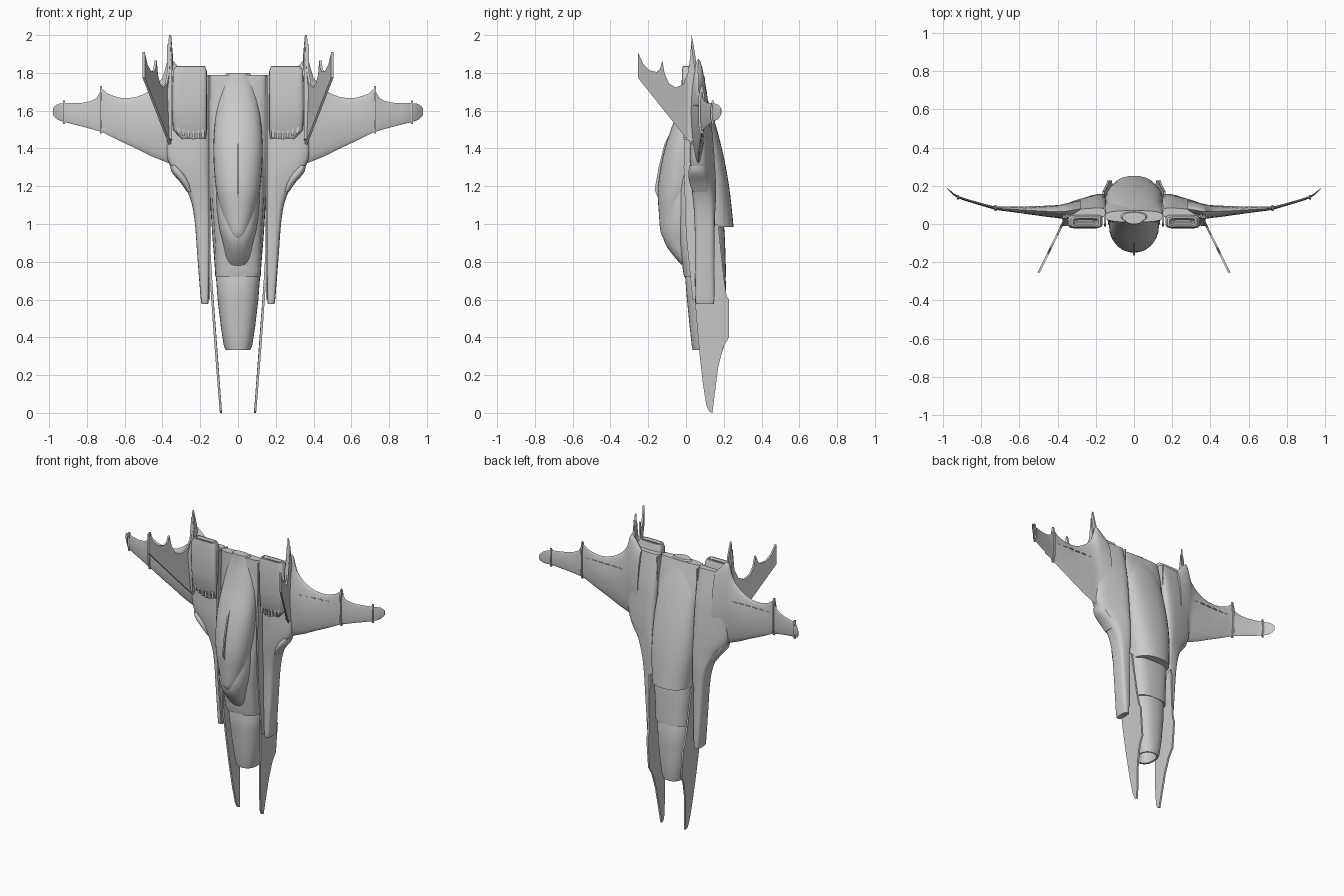
import bpy
from math import cos, sin, pi, radians


def finish(name, verts, faces, mirror=False):
    me = bpy.data.meshes.new(name)
    me.from_pydata(verts, [], faces)
    import bmesh
    bm = bmesh.new()
    bm.from_mesh(me)
    bmesh.ops.recalc_face_normals(bm, faces=bm.faces)
    bm.to_mesh(me)
    bm.free()
    for p in me.polygons:
        p.use_smooth = True
    me.set_sharp_from_angle(angle=radians(35))
    ob = bpy.data.objects.new(name, me)
    bpy.context.collection.objects.link(ob)
    if mirror:
        ob.modifiers.new("Mirror", 'MIRROR').use_mirror_merge = False
    return ob


def smooth(secs, k):
    """Catmull-Rom refinement of a list of section tuples."""
    out = []
    for i in range(len(secs) - 1):
        a, b, c, d = (secs[max(i - 1, 0)], secs[i], secs[i + 1], secs[min(i + 2, len(secs) - 1)])
        for j in range(k):
            t = j / k
            out.append(tuple(0.5 * (2 * q + (r - p) * t + (2 * p - 5 * q + 4 * r - s) * t * t
                                    + (3 * q - p - 3 * r + s) * t ** 3)
                             for p, q, r, s in zip(a, b, c, d)))
    return out + [secs[-1]]


def loft(name, rings, mirror=False):
    n = len(rings[0])
    verts = [p for r in rings for p in r]
    faces = [(i * n + j, i * n + (j + 1) % n, (i + 1) * n + (j + 1) % n, (i + 1) * n + j)
             for i in range(len(rings) - 1) for j in range(n)]
    faces += [tuple(range(n)), tuple(range(len(verts) - n, len(verts)))]
    return finish(name, verts, faces, mirror)


def unit(n, count=32):
    """Superellipse points in -1..1."""
    def f(v):
        return (1 if v >= 0 else -1) * abs(v) ** (2 / n)
    return [(f(cos(2 * pi * i / count)), f(sin(2 * pi * i / count))) for i in range(count)]


def body(name, secs, n=2.0, k=5):
    """Centred loft along z; sections are (z, half width, y front, y back)."""
    loft(name, [[(w * c, (a + b) / 2 + (b - a) / 2 * s, z) for c, s in unit(n)]
                for z, w, a, b in smooth(secs, k)])


def side(name, secs, n=4.0, k=4):
    """Mirrored loft along z; sections are (z, x in, x out, y front, y back in, y back out)."""
    rings = []
    for z, xi, xo, a, bi, bo in smooth(secs, k):
        ring = []
        for c, s in unit(n):
            u = (c + 1) / 2
            ring.append((xi + (xo - xi) * u, a + (bi + (bo - bi) * u - a) * (s + 1) / 2, z))
        rings.append(ring)
    loft(name, rings, True)


def plate(name, pts, fx, t, mirror=True):
    """Thin plate with a (y, z) outline, x given by fx(y, z)."""
    n = len(pts)
    verts = [(fx(y, z) + d, y, z) for d in (-t, t) for y, z in pts]
    faces = [tuple(range(n)), tuple(range(n, 2 * n))]
    faces += [(i, (i + 1) % n, n + (i + 1) % n, n + i) for i in range(n)]
    finish(name, verts, faces, mirror)


def box(name, x, y, z, hx, hy, hz):
    plate(name, [(y - hy, z - hz), (y + hy, z - hz), (y + hy, z + hz), (y - hy, z + hz)],
          lambda *_: x, hx)


# Central hull, belly shell and hollow nose
body("hull", [(1.79, .15, .01, .07), (1.6, .155, 0, .12), (1.3, .155, -.01, .16),
              (1.0, .14, -.015, .2), (.8, .125, -.02, .21), (.72, .12, -.01, .212)], 3)
body("belly_shell", [(1.8, .06, .01, .06), (1.74, .1, .02, .085), (1.6, .135, .03, .135),
                     (1.4, .15, .03, .19), (1.2, .15, .03, .228), (.985, .13, .03, .252)], 2.3)
body("nose", [(.74, .112, 0, .205), (.725, .117, -.005, .21), (.6, .108, .005, .212),
              (.45, .09, .02, .208), (.36, .076, .03, .202), (.333, .066, .036, .196),
              (.335, .055, .047, .185), (.42, .05, .055, .175)], 2.4, 1)

# Dorsal pod, cockpit glass and spine blade
body("dorsal_pod", [(1.8, .05, 0, .06), (1.73, .085, -.01, .08), (1.6, .115, -.045, .1),
                    (1.4, .13, -.112, .08), (1.2, .118, -.148, .07), (1.05, .085, -.143, .03),
                    (.96, .052, -.135, -.02), (.925, .028, -.12, -.06)], 2.1)
body("cockpit_glass", [(1.32, .11, -.09, .08), (1.12, .115, -.105, .1), (.98, .1, -.125, .1),
                       (.9, .08, -.112, .1), (.83, .068, -.065, .1), (.78, .06, -.02, .1)], 2.4, 3)
body("cockpit_sill", [(1.35, .135, -.03, .1), (1.15, .138, -.05, .1), (.95, .125, -.045, .1),
                      (.74, .115, -.012, .1)], 2.6, 3)
plate("spine_blade", [(-.05, 1.55), (-.115, 1.42), (-.145, 1.3), (-.166, 1.18), (-.145, 1.13),
                      (-.05, 1.13)], lambda *_: 0, .005, False)

# Shoulders running down into the forward arms
side("shoulder_arm", [(1.79, .15, .36, .03, .09, .07), (1.6, .145, .375, .025, .135, .1),
                      (1.42, .145, .38, .02, .16, .105), (1.32, .145, .365, .02, .168, .11),
                      (1.24, .145, .305, .025, .17, .125), (1.14, .145, .255, .035, .165, .145),
                      (1.02, .145, .23, .045, .155, .15), (.8, .148, .213, .048, .15, .15),
                      (.6, .155, .197, .05, .15, .15), (.58, .16, .192, .056, .145, .145)], 3.5)
plate("arm_rail", [(.0, 1.78), (-.012, 1.3), (.0, .95), (.035, .6), (.1, .6), (.1, 1.78)],
      lambda y, z: .152, .005)

# Engine nacelles with recessed nozzle and intake teeth
side("engine_nacelle", [(1.8, .2, .31, .0, .02, .02), (1.837, .185, .32, -.01, .03, .03),
                        (1.835, .175, .33, -.017, .038, .038), (1.81, .165, .345, -.022, .045, .045),
                        (1.62, .165, .348, -.024, .08, .07), (1.5, .165, .345, -.012, .08, .07),
                        (1.45, .17, .3, .01, .08, .07)], 5, 1)
for i in range(6):
    box("intake_tooth", .185 + .026 * i, .004, 1.49 - .02 * sin(i * pi / 5 + .5), .007, .016, .022)
box("nozzle_vane", .255, .01, 1.815, .05, .004, .012)

# Side intake lips at the shoulder curve
side("side_intake", [(1.31, .325, .36, .02, .11, .1), (1.27, .285, .348, .012, .115, .105),
                     (1.22, .255, .305, .018, .125, .115), (1.17, .24, .27, .035, .13, .12)], 2.2)

# Swept wings: (x, leading z, trailing z, y centre, half thickness)
wing = [(.28, 1.24, 1.79, .08, .045), (.35, 1.31, 1.87, .068, .042), (.375, 1.325, 1.86, .065, .038),
        (.4, 1.335, 1.775, .065, .034), (.46, 1.36, 1.71, .067, .029), (.54, 1.4, 1.672, .071, .022),
        (.62, 1.437, 1.668, .076, .016), (.69, 1.472, 1.69, .08, .011), (.722, 1.487, 1.715, .083, .009),
        (.75, 1.495, 1.665, .089, .008), (.82, 1.515, 1.642, .109, .007), (.92, 1.54, 1.64, .14, .006),
        (.96, 1.555, 1.632, .17, .004), (.98, 1.58, 1.612, .186, .002)]
loft("wing", [[(x, y + t * s, (a + b) / 2 + (b - a) / 2 * c) for c, s in unit(1.7, 24)]
              for x, a, b, y, t in smooth(wing, 2)], True)

# Wing fences and hinge slots
for x, y, lo, hi, r in ((.725, .083, 1.48, 1.73, .016), (.922, .141, 1.53, 1.655, .012)):
    plate("wing_fence", [(y - r * .4, lo), (y + r * .4, lo), (y + r, lo + .04), (y + r, hi - .05),
                         (y + r * .3, hi), (y - r * .3, hi), (y - r, hi - .05), (y - r, lo + .04)],
          lambda *_: x, .005)
for i in range(6):
    x = .43 + .05 * i
    box("hinge_slot", x, .068 + (x - .43) * .05, 1.627, .016, .027 - (x - .43) * .068, .003)

# Canted tail fin with scalloped claws
plate("tail_fin", [(-.255, 1.91), (-.225, 1.845), (-.19, 1.812), (-.155, 1.805), (-.138, 1.82),
                   (-.125, 1.865), (-.112, 1.79), (-.09, 1.745), (-.055, 1.722), (-.015, 1.74),
                   (.01, 1.8), (.022, 1.88), (.03, 2.0), (.048, 1.9), (.06, 1.8), (.08, 1.72),
                   (.08, 1.5), (.03, 1.42), (-.02, 1.48), (-.255, 1.775)],
      lambda y, z: .36 + max(.03 - y, -.02) * .49, .006)
plate("fin_root", [(-.01, 1.7), (.015, 1.82), (.03, 1.95), (.05, 1.8), (.07, 1.6), (.05, 1.43),
                   (.01, 1.45)], lambda y, z: .362, .013)

# Forward blades flanking the nose
plate("forward_blade", [(.06, 1.0), (.04, .7), (.055, .5), (.07, .33), (.09, .15), (.108, .04),
                        (.122, .008), (.14, 0), (.152, .1), (.17, .24), (.198, .35), (.228, .4),
                        (.228, .6), (.215, .62), (.2, .72), (.17, 1.0)],
      lambda y, z: .09 + .085 * z - .015 * z * z, .006)
